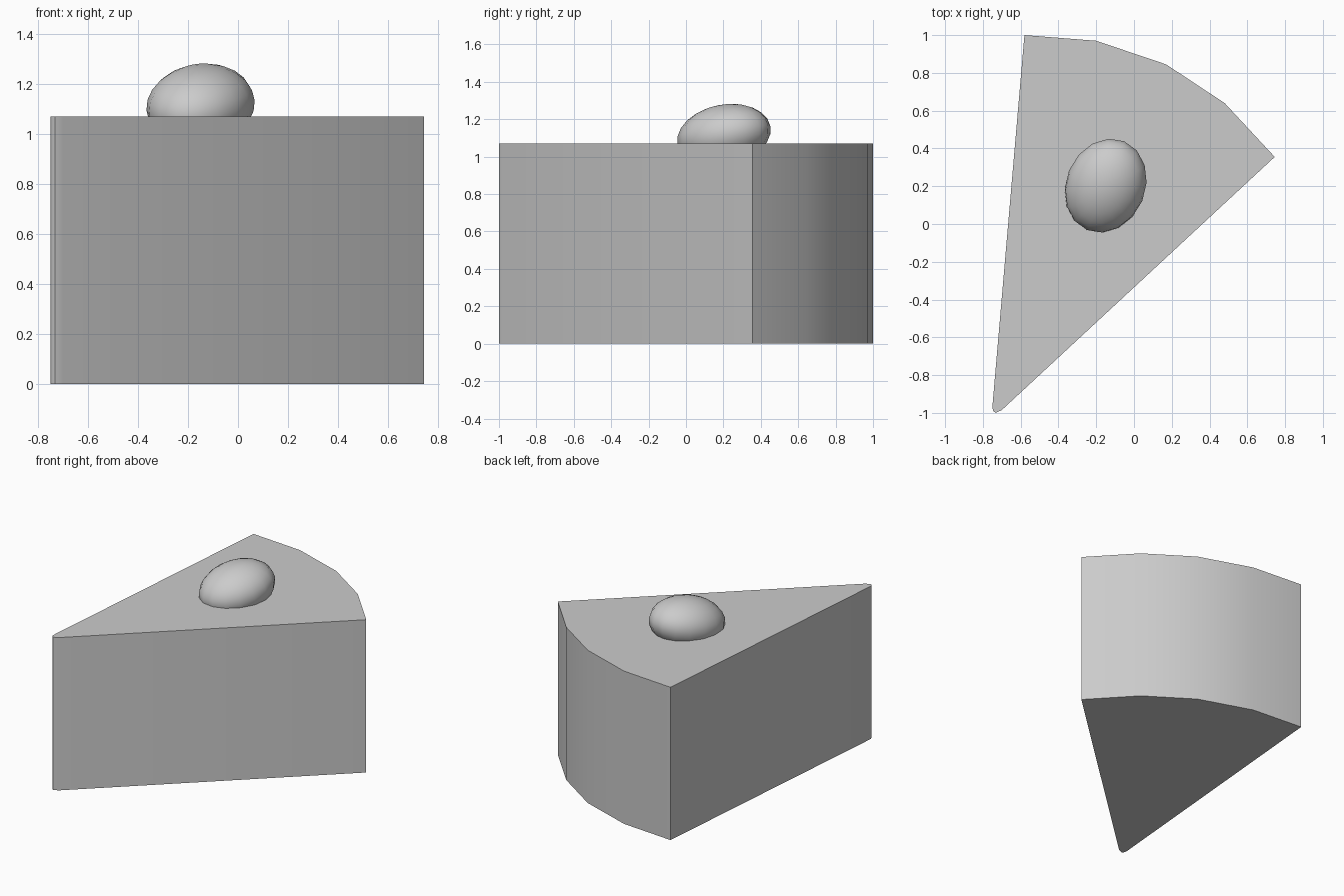
import bpy, bmesh
from math import radians

cube = bpy.data.objects.get("Cube")
if cube:
    bpy.data.objects.remove(cube, do_unlink=True)

HEIGHT = 1.07


def make_material(name, color):
    mat = bpy.data.materials.new(name)
    mat.use_nodes = True
    mat.diffuse_color = color
    mat.node_tree.nodes["Principled BSDF"].inputs["Base Color"].default_value = color
    return mat


def finish(bm, name, angle):
    bmesh.ops.recalc_face_normals(bm, faces=bm.faces)
    mesh = bpy.data.meshes.new(name)
    bm.to_mesh(mesh)
    bm.free()
    obj = bpy.data.objects.new(name, mesh)
    bpy.context.collection.objects.link(obj)
    mesh.materials.append(grey)
    bpy.ops.object.select_all(action='DESELECT')
    obj.select_set(True)
    bpy.context.view_layer.objects.active = obj
    bpy.ops.object.shade_smooth_by_angle(angle=radians(angle))
    return obj


grey = make_material("light grey", (0.6, 0.6, 0.6, 1))

# Wedge: rounded tip at the front, faceted arc at the back
tip = [(-0.75, -0.97), (-0.745, -0.99), (-0.733, -1.0), (-0.70, -0.985)]
arc = [(0.745, 0.355), (0.48, 0.64), (0.17, 0.845), (-0.2, 0.97), (-0.58, 1.0)]
bm = bmesh.new()
base = bm.faces.new([bm.verts.new((x, y, 0)) for x, y in tip + arc])
top = bmesh.ops.extrude_face_region(bm, geom=[base], use_keep_orig=True)
bmesh.ops.translate(bm, vec=(0, 0, HEIGHT),
                    verts=[v for v in top["geom"] if isinstance(v, bmesh.types.BMVert)])
finish(bm, "cake_wedge", 45)

# Fruit: tilted ellipsoid sunk into the top of the wedge
bm = bmesh.new()
bmesh.ops.create_uvsphere(bm, u_segments=16, v_segments=12, radius=1)
fruit = finish(bm, "fruit_topping", 60)
fruit.scale = (0.21, 0.26, 0.163)
fruit.rotation_euler = (radians(11.5), 0, radians(-22.6))
fruit.location = (-0.15, 0.203, 1.115)
